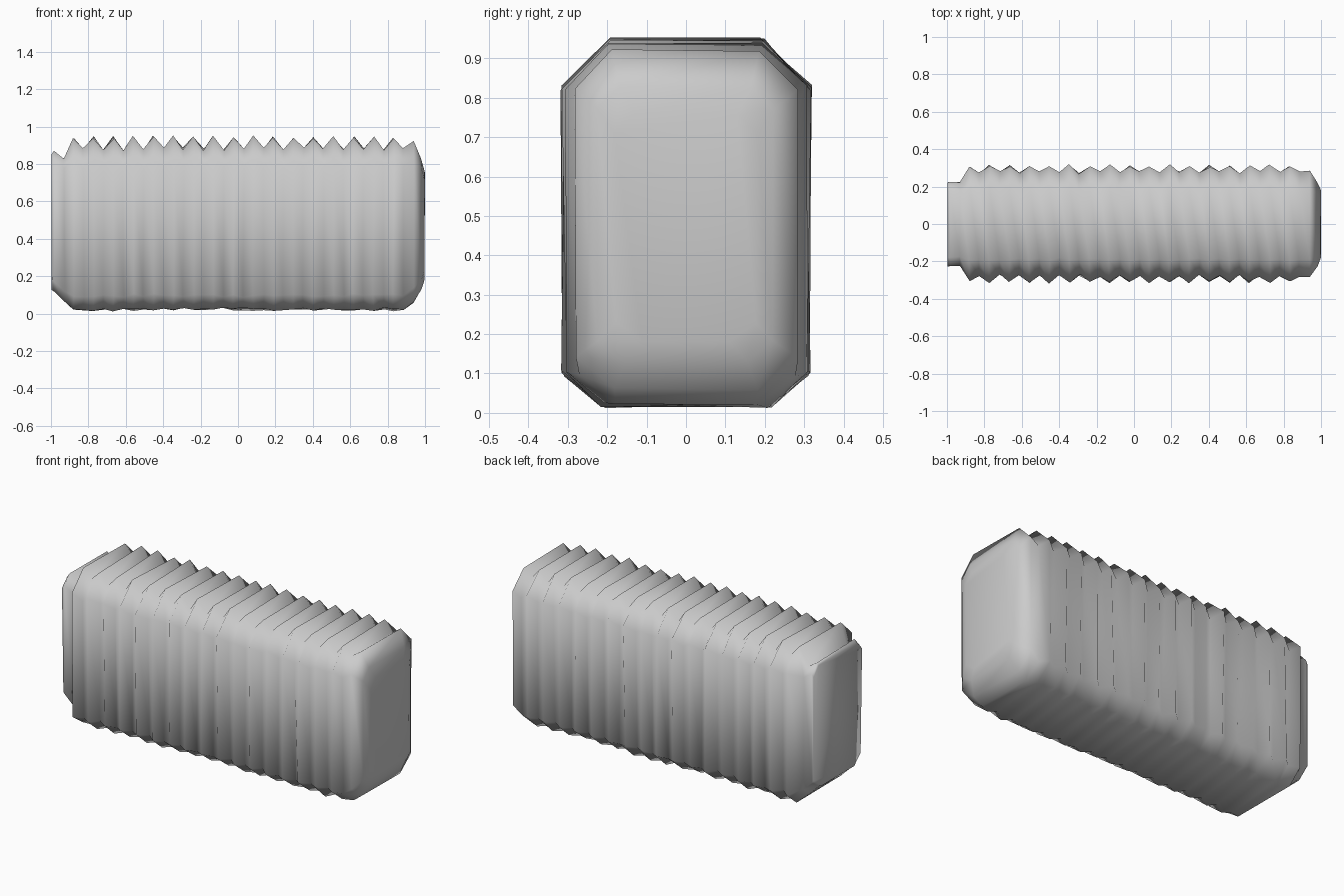
import bpy, bmesh, random

if "Cube" in bpy.data.objects:
    bpy.data.objects.remove(bpy.data.objects["Cube"])
random.seed(4)


def section(x, w, top, bot, cham=0.12, low=0.08, jit=0.008):
    """Chamfered rectangle: half width w, from bot to top."""
    prof = [(-w + cham, top), (-w, top - cham), (-w + 0.003, bot + low), (-w + low + 0.02, bot),
            (w - low - 0.02, bot), (w - 0.003, bot + low), (w, top - cham), (w - cham, top)]
    j = lambda: random.uniform(-jit, jit)
    return [(x + j() * 0.5, y + j(), max(0.0, z + j())) for y, z in prof]


# Cross-sections along the length: left end, pleats, right end
rings = [section(-0.997, 0.225, 0.85, 0.13, 0.05, 0.05, 0.004),
         section(-0.985, 0.225, 0.87, 0.12, 0.05, 0.05, 0.004),
         section(-0.93, 0.225, 0.83, 0.07, 0.05, 0.05, 0.004)]
step = 0.107
for i in range(17):
    x = -0.88 + i * step
    rings.append(section(x, 0.312, 0.945, 0.02))
    rings.append(section(x + step / 2, 0.275, 0.88, 0.025, 0.09, 0.07))
rings.append(section(0.94, 0.285, 0.92, 0.06, 0.10, 0.08, 0.004))
rings.append(section(0.98, 0.225, 0.83, 0.13, 0.06, 0.05, 0.004))
rings.append(section(0.998, 0.18, 0.76, 0.18, 0.05, 0.05, 0.002))

# Pleated bale body
bm = bmesh.new()
loops = [[bm.verts.new(p) for p in r] for r in rings]
for a, b in zip(loops, loops[1:]):
    for k in range(8):
        n = (k + 1) % 8
        bm.faces.new((a[k], a[n], b[n], b[k]))
bm.faces.new(loops[0])
bm.faces.new(loops[-1])
bmesh.ops.recalc_face_normals(bm, faces=bm.faces)
for f in bm.faces:
    f.smooth = True
mesh = bpy.data.meshes.new("bale_body")
bm.to_mesh(mesh)
bm.free()
bpy.context.collection.objects.link(bpy.data.objects.new("bale_body", mesh))
